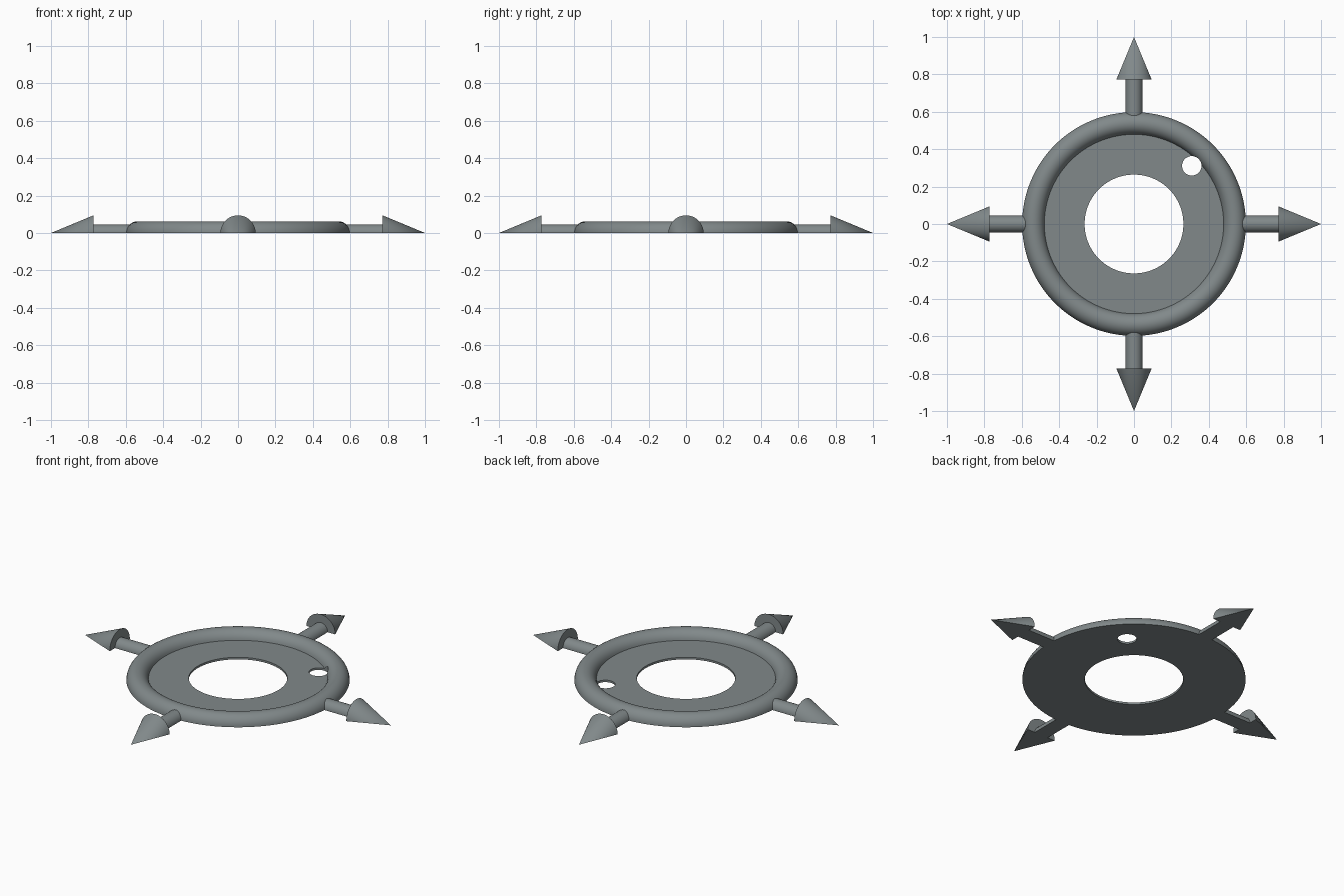
import bpy, bmesh, math
from mathutils import Matrix

if "Cube" in bpy.data.objects:
    bpy.data.objects.remove(bpy.data.objects["Cube"])

grey = bpy.data.materials.new("slate grey")
grey.diffuse_color = (0.22, 0.25, 0.255, 1)
grey.use_nodes = True
grey.node_tree.nodes["Principled BSDF"].inputs["Base Color"].default_value = grey.diffuse_color


def revolve(name, profile, axis, angle, steps, turn=0.0):
    """Spin an open or closed profile of 3D points around an axis."""
    closed = angle > 6
    bm = bmesh.new()
    vs = [bm.verts.new(p) for p in profile]
    es = [bm.edges.new(pair) for pair in zip(vs, vs[1:])]
    if closed:
        es.append(bm.edges.new((vs[-1], vs[0])))
    bmesh.ops.spin(bm, geom=vs + es, cent=(0, 0, 0), axis=axis,
                   angle=angle, steps=steps)
    bmesh.ops.remove_doubles(bm, verts=bm.verts[:], dist=1e-5)
    if not closed:  # flat underside
        bmesh.ops.contextual_create(
            bm, geom=[e for e in bm.edges if e.is_boundary])
    bmesh.ops.recalc_face_normals(bm, faces=bm.faces[:])
    bmesh.ops.transform(bm, matrix=Matrix.Rotation(turn, 4, 'Z'), verts=bm.verts[:])
    me = bpy.data.meshes.new(name)
    bm.to_mesh(me)
    bm.free()
    me.materials.append(grey)
    ob = bpy.data.objects.new(name, me)
    bpy.context.collection.objects.link(ob)
    return ob


def smooth(ob):
    bpy.ops.object.select_all(action='DESELECT')
    ob.select_set(True)
    bpy.context.view_layer.objects.active = ob
    bpy.ops.object.shade_smooth_by_angle(angle=math.radians(35))


# Flat disc with a large centre hole and a half-round outer rim
t = 0.012
a0 = math.pi - math.asin(t / 0.062)
rim = [(0.538 + 0.06 * math.cos(a0 * i / 16), 0, 0.062 * math.sin(a0 * i / 16))
       for i in range(17)]
disc = revolve("rimmed_disc", rim + [(0.264, 0, t), (0.264, 0, 0)],
               (0, 0, 1), 2 * math.pi, 128)

# Small round hole beside the rim
bpy.ops.mesh.primitive_cylinder_add(vertices=48, radius=0.052, depth=0.4,
                                    location=(0.309, 0.311, 0))
cutter = bpy.context.object
cutter.name = "small_hole_cutter"
cutter.data.materials.append(grey)
cut = disc.modifiers.new("small_hole", 'BOOLEAN')
cut.operation = 'DIFFERENCE'
cut.solver = 'EXACT'
cut.object = cutter
smooth(disc)
bpy.ops.object.modifier_apply(modifier=cut.name)
bpy.data.objects.remove(cutter)
smooth(disc)

# Four half-round arrows pointing outward
arrow = [(0.57, 0, 0), (0.57, 0.045, 0), (0.773, 0.045, 0),
         (0.773, 0.094, 0), (1, 0, 0)]
for i, side in enumerate(("right", "back", "left", "front")):
    smooth(revolve(side + "_arrow", arrow, (1, 0, 0), math.pi, 32, i * math.pi / 2))
